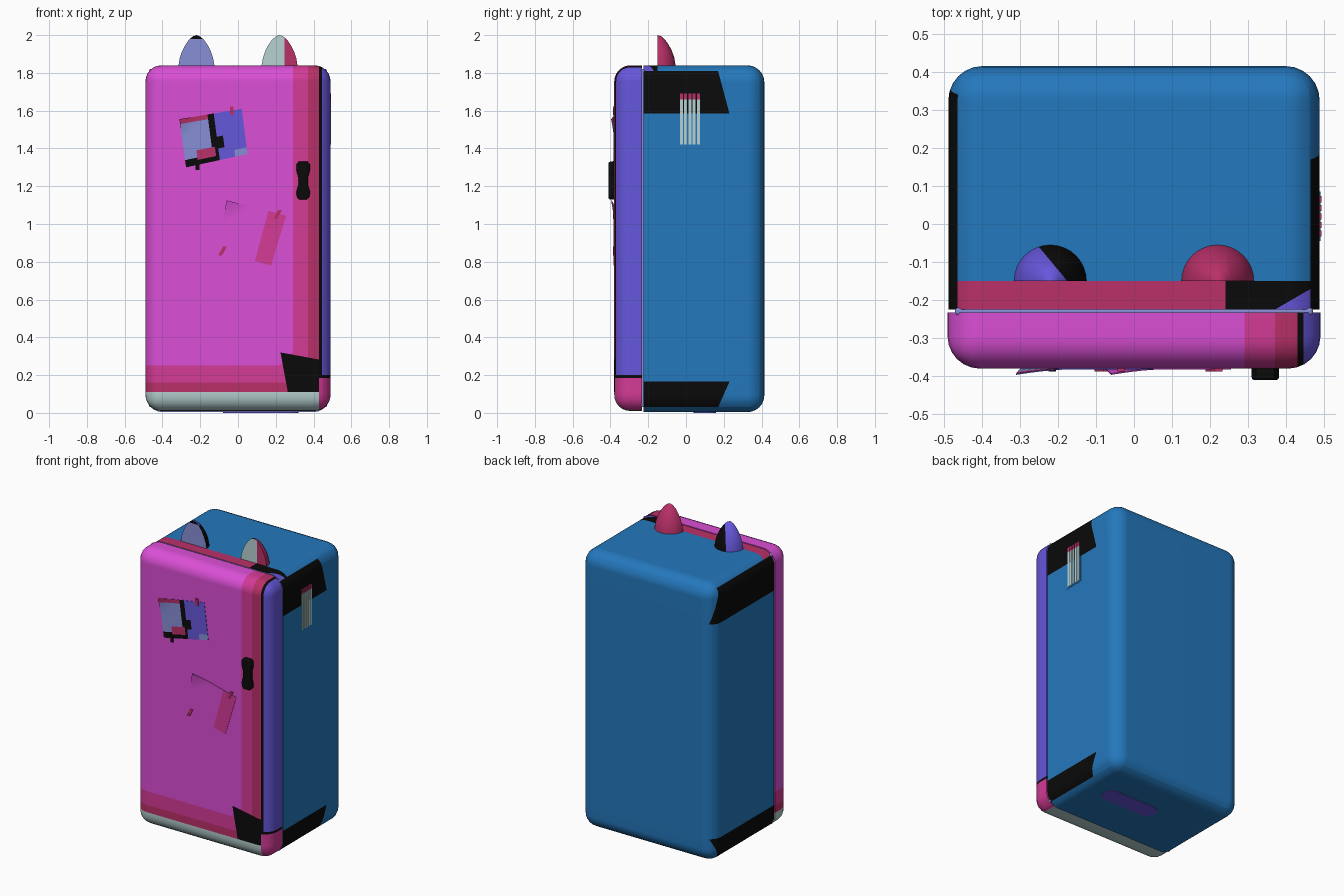
import bpy, bmesh, math
from mathutils import Vector

if "Cube" in bpy.data.objects:
    bpy.data.objects.remove(bpy.data.objects["Cube"])


def lin(c):
    return c / 12.92 if c <= 0.04045 else ((c + 0.055) / 1.055) ** 2.4


PALETTE = {
    "magenta": (0.86, 0.31, 0.84), "blue": (0.14, 0.47, 0.74), "black": (0.04, 0.04, 0.04),
    "crimson": (0.73, 0.19, 0.41), "purple": (0.40, 0.34, 0.86), "pale_grey": (0.72, 0.82, 0.82),
    "periwinkle": (0.53, 0.56, 0.84), "hot_pink": (0.83, 0.23, 0.59),
}
NAMES = list(PALETTE)
MATS = []
for key, rgb in PALETTE.items():
    m = bpy.data.materials.new(key)
    m.diffuse_color = (*[lin(c) for c in rgb], 1)
    m.use_nodes = True
    m.node_tree.nodes["Principled BSDF"].inputs["Base Color"].default_value = m.diffuse_color
    MATS.append(m)


def finish(bm, name, rule, angle=40):
    """Colour faces by a rule (or one colour name) and make the object."""
    bmesh.ops.recalc_face_normals(bm, faces=bm.faces)
    for f in bm.faces:
        col = rule if isinstance(rule, str) else rule(f.calc_center_median(), f.normal)
        f.material_index = NAMES.index(col)
    me = bpy.data.meshes.new(name)
    bm.to_mesh(me)
    bm.free()
    for m in MATS:
        me.materials.append(m)
    ob = bpy.data.objects.new(name, me)
    bpy.context.collection.objects.link(ob)
    bpy.ops.object.select_all(action='DESELECT')
    ob.select_set(True)
    bpy.context.view_layer.objects.active = ob
    bpy.ops.object.shade_smooth_by_angle(angle=math.radians(angle))
    wn = ob.modifiers.new("even_shading", 'WEIGHTED_NORMAL')
    wn.keep_sharp = True
    return ob


def box(x, y, z, radius=0, sharp_y=None):
    """Box from ranges, rounded except along the edges lying on sharp_y."""
    bm = bmesh.new()
    bmesh.ops.create_cube(bm, size=1)
    for v in bm.verts:
        v.co = [r[0] if c < 0 else r[1] for c, r in zip(v.co, (x, y, z))]
    if radius:
        edges = [e for e in bm.edges if sharp_y is None
                 or not all(abs(v.co.y - sharp_y) < 1e-5 for v in e.verts)]
        bmesh.ops.bevel(bm, geom=edges, offset=radius, segments=6, profile=0.5, affect='EDGES')
    return bm


def cut(bm, co, no, where=lambda c: True):
    """Slice the chosen faces along a plane."""
    faces = [f for f in bm.faces if where(f.calc_center_median())]
    geom = faces + list({e for f in faces for e in f.edges}) + list({v for f in faces for v in f.verts})
    bmesh.ops.bisect_plane(bm, geom=geom, dist=1e-5, plane_co=co, plane_no=no)


def slab(name, pts, push, rule, bevel=0):
    """Flat outline extruded along push."""
    bm = bmesh.new()
    face = bm.faces.new([bm.verts.new(p) for p in pts])
    r = bmesh.ops.extrude_face_region(bm, geom=[face])
    bmesh.ops.translate(bm, vec=push, verts=[g for g in r["geom"] if isinstance(g, bmesh.types.BMVert)])
    if bevel:
        edges = [e for e in bm.edges if abs((e.verts[0].co - e.verts[1].co).dot(Vector(push))) < 1e-7]
        bmesh.ops.bevel(bm, geom=edges, offset=bevel, segments=3, profile=0.5, affect='EDGES')
    return finish(bm, name, rule)


# cabinet with worn patches near the door
X, Y, Z = (1, 0, 0), (0, 1, 0), (0, 0, 1)
bm = box((-0.488, 0.488), (-0.225, 0.415), (0.004, 1.84), 0.09, -0.225)
for h in (1.81, 1.585, 0.165, 0.03):
    cut(bm, (0, 0, h), Z)
side = lambda c, s: c.x * s > 0.39
for s, back in ((1, 0.23), (-1, 0.40)):
    cut(bm, (0, back, 1.585), (0, 0.225, 0.06), lambda c: side(c, s) and 1.585 < c.z < 1.81)
    cut(bm, (0, back, 0.165), (0, 0.135, -0.06), lambda c: side(c, s) and 0.03 < c.z < 0.165)
    cut(bm, (0.46 * s, 0, 0), X, lambda c: side(c, s))
top = lambda c: c.z > 1.75
cut(bm, (0, -0.15, 0), Y, top)
lip = lambda c: top(c) and c.y < -0.15
cut(bm, (0.24, 0, 0), X, lip)
cut(bm, (0.37, -0.225, 0), (0.055, -0.095, 0), lambda c: lip(c) and c.x > 0.24)


def cabinet_colour(c, n):
    if c.y < -0.2249 and n.y < -0.9:
        return "periwinkle"
    back = 0.23 if c.x > 0 else 0.40
    if abs(c.x) > 0.45 and n.y < 0.8:
        if 1.585 < c.z < 1.81 and c.y < back - (c.z - 1.585) * 0.267:
            return "black"
        if 0.03 < c.z < 0.165 and c.y < back - (0.165 - c.z) * 0.444:
            return "black"
    if c.z > 1.8 and c.y < -0.15 and c.x > -0.47:
        if c.x < 0.24:
            return "crimson"
        return "purple" if (c.x - 0.37) * 0.055 - (c.y + 0.225) * 0.095 > 0 else "black"
    return "blue"


finish(bm, "cabinet", cabinet_colour)

# door seal in the gap
finish(box((-0.47, 0.47), (-0.24, -0.22), (0.03, 1.82), 0.008), "door_seal", "periwinkle")

# door with painted bands along the right and bottom
bm = box((-0.49, 0.49), (-0.38, -0.233), (0.01, 1.84), 0.085, -0.233)
for x in (0.29, 0.37, 0.43, 0.445):
    cut(bm, (x, 0, 0), X)
for z in (0.11, 0.16, 0.185, 0.2, 0.25):
    cut(bm, (0, 0, z), Z)
front = lambda c: c.y < -0.3 and c.z < 1.7 and c.x < 0.43
cut(bm, (0.22, 0, 0.25), (1, 0, -1), lambda c: front(c) and c.z > 0.25 and c.x < 0.29)
cut(bm, (0.225, 0, 0.32), (0.035, 0, 0.19), lambda c: front(c) and c.z > 0.25)
cut(bm, (0.225, 0, 0.32), (0.19, 0, 0.035), lambda c: front(c) and 0.11 < c.z < 0.33)
cut(bm, (0.29, -0.38, 0), (0.8, 0.5, 0), lambda c: c.z > 1.75 and 0 < c.x < 0.29)


def door_colour(c, n):
    if c.x > 0.43:
        if c.z < 0.185:
            return "hot_pink"
        return "black" if c.x < 0.445 or c.z < 0.2 else "purple"
    if c.z < 0.11:
        return "pale_grey"
    left = (c.x - 0.225) * 0.19 + (c.z - 0.32) * 0.035
    over = (c.x - 0.225) * 0.035 + (c.z - 0.32) * 0.19
    if left > 0 and over < 0:
        return "black"
    if c.x > 0.37 or c.z < 0.16:
        return "crimson"
    if c.x > 0.29 or c.z < 0.25 or (c.z < 0.32 and c.x - 0.22 > c.z - 0.25):
        return "hot_pink"
    if c.z > 1.75 and (c.x - 0.29) * 0.8 + (c.y + 0.38) * 0.5 > 0:
        return "hot_pink"
    return "magenta"


finish(bm, "door", door_colour)

# half-round ears with a flat front
PROFILE = [(0.097, -0.02), (0.095, 0), (0.088, 0.04), (0.076, 0.075), (0.059, 0.108), (0.04, 0.135), (0.02, 0.153)]


def ear(name, cx, rule, cuts):
    bm = bmesh.new()
    n = 16
    rings = [[bm.verts.new((cx + r * math.cos(math.pi * i / n), -0.15 + r * math.sin(math.pi * i / n), 1.84 + h))
              for i in range(n + 1)] for r, h in PROFILE]
    tip = bm.verts.new((cx, -0.15, 2.0))
    for a, b in zip(rings, rings[1:]):
        for i in range(n):
            bm.faces.new((a[i], a[i + 1], b[i + 1], b[i]))
        bm.faces.new((a[n], a[0], b[0], b[n]))
    for i in range(n):
        bm.faces.new((rings[-1][i], rings[-1][i + 1], tip))
    bm.faces.new((rings[-1][n], rings[-1][0], tip))
    for co, no in cuts:
        cut(bm, co, no)
    finish(bm, name, rule)


def left_ear_colour(c, n):
    if n.y < -0.9:
        return "black" if c.z > 1.98 else "periwinkle"
    return "black" if (c.x + 0.175) * 0.09 + (c.y + 0.15) * 0.075 > 0 else "purple"


ear("left_ear", -0.22, left_ear_colour, [((0, 0, 1.98), Z), ((-0.175, -0.15, 0), (0.09, 0.075, 0))])
ear("right_ear", 0.22, lambda c, n: "pale_grey" if n.y < -0.9 and c.x < 0.245 else "crimson", [((0.245, 0, 0), X)])

# pinched handle
HALF = [(0.02, 1.13), (0.033, 1.143), (0.036, 1.17), (0.026, 1.205), (0.026, 1.25), (0.036, 1.285), (0.036, 1.315), (0.024, 1.33)]
outline = [(0.345 + w, -0.372, z) for w, z in HALF] + [(0.345 - w, -0.372, z) for w, z in reversed(HALF)]
slab("door_handle", outline, (0, -0.038, 0), "black", 0.008)


# papers pinned to the door, top left corner curling out
def paper(name, corners, rule, n=20):
    tl, tr, br, bl = [Vector(c) for c in corners]
    bm = bmesh.new()
    layers = []
    for depth in (-0.3795, -0.3825):
        layers.append([])
        for j in range(n + 1):
            for i in range(n + 1):
                u, v = i / n, j / n
                p = tl.lerp(tr, u).lerp(bl.lerp(br, u), v)
                curl = 0.014 * max(0, 1 - 2.5 * (u + v)) ** 1.5
                layers[-1].append(bm.verts.new((p.x, depth - curl, p.y)))
    colours = {}
    for L in layers:
        for j in range(n):
            for i in range(n):
                k = j * (n + 1) + i
                f = bm.faces.new((L[k], L[k + 1], L[k + n + 2], L[k + n + 1]))
                c = f.calc_center_median()
                colours[(round(c.x, 4), round(c.z, 4))] = rule((i + 0.5) / n, (j + 0.5) / n)
    rim = [i for i in range(n)] + [n + j * (n + 1) for j in range(n)]
    rim += [n * (n + 1) + i for i in range(n, 0, -1)] + [j * (n + 1) for j in range(n, 0, -1)]
    a, b = layers
    for p, q in zip(rim, rim[1:] + rim[:1]):
        bm.faces.new((a[p], a[q], b[q], b[p]))
    finish(bm, name, lambda c, nn: colours.get((round(c.x, 4), round(c.z, 4)), rule(0.6, 0.3)))


def picture(u, v):
    if v < 0.1 and u < 0.45 or 0.2 < u < 0.5 and 0.7 < v < 0.88:
        return "crimson"
    if u > 0.8 and v > 0.85:
        return "periwinkle"
    if 0.45 < u < 0.55 + (0.12 if 0.5 < v < 0.75 else 0) or (v > 0.85 and u < 0.5):
        return "black"
    return "periwinkle" if u < 0.45 else "purple"


paper("picture", [(-0.31, 1.555), (0.02, 1.61), (0.05, 1.37), (-0.275, 1.30)], picture)
paper("note", [(-0.06, 1.125), (0.255, 1.045), (0.175, 0.78), (-0.11, 0.86)],
      lambda u, v: "hot_pink" if u > 0.72 else "magenta")

# tape strips
for i, (x, z, lean, col) in enumerate([(-0.033, 1.6, 0, "crimson"), (-0.215, 1.31, 0, "black"),
                                       (0.21, 1.05, 0.012, "crimson"), (-0.082, 0.857, 0.012, "crimson")]):
    slab(f"tape_{i + 1}", [(x - 0.01 - lean, -0.379, z - 0.023), (x + 0.01 - lean, -0.379, z - 0.023),
                           (x + 0.01 + lean, -0.379, z + 0.023), (x - 0.01 + lean, -0.379, z + 0.023)],
         (0, -0.008, 0), col)

# side pocket holding sticks with crimson ends
finish(box((0.48, 0.4895), (-0.045, 0.085), (1.41, 1.585)), "side_pocket", "blue")
for i in range(5):
    y = -0.025 + i * 0.0225
    bm = box((0.482, 0.4925), (y - 0.008, y + 0.008), (1.42, 1.69))
    cut(bm, (0, 0, 1.66), Z)
    finish(bm, f"stick_{i + 1}", lambda c, n: "crimson" if c.z > 1.66 else "pale_grey")

# rounded plate under the cabinet
pts = [(0.12 + s * 0.14 + 0.06 * math.cos(a), 0.1 + 0.06 * math.sin(a), 0.008)
       for s, start in ((1, -90), (-1, 90)) for a in [math.radians(start + 18 * k) for k in range(11)]]
slab("base_plate", pts, (0, 0, -0.008), "purple")
